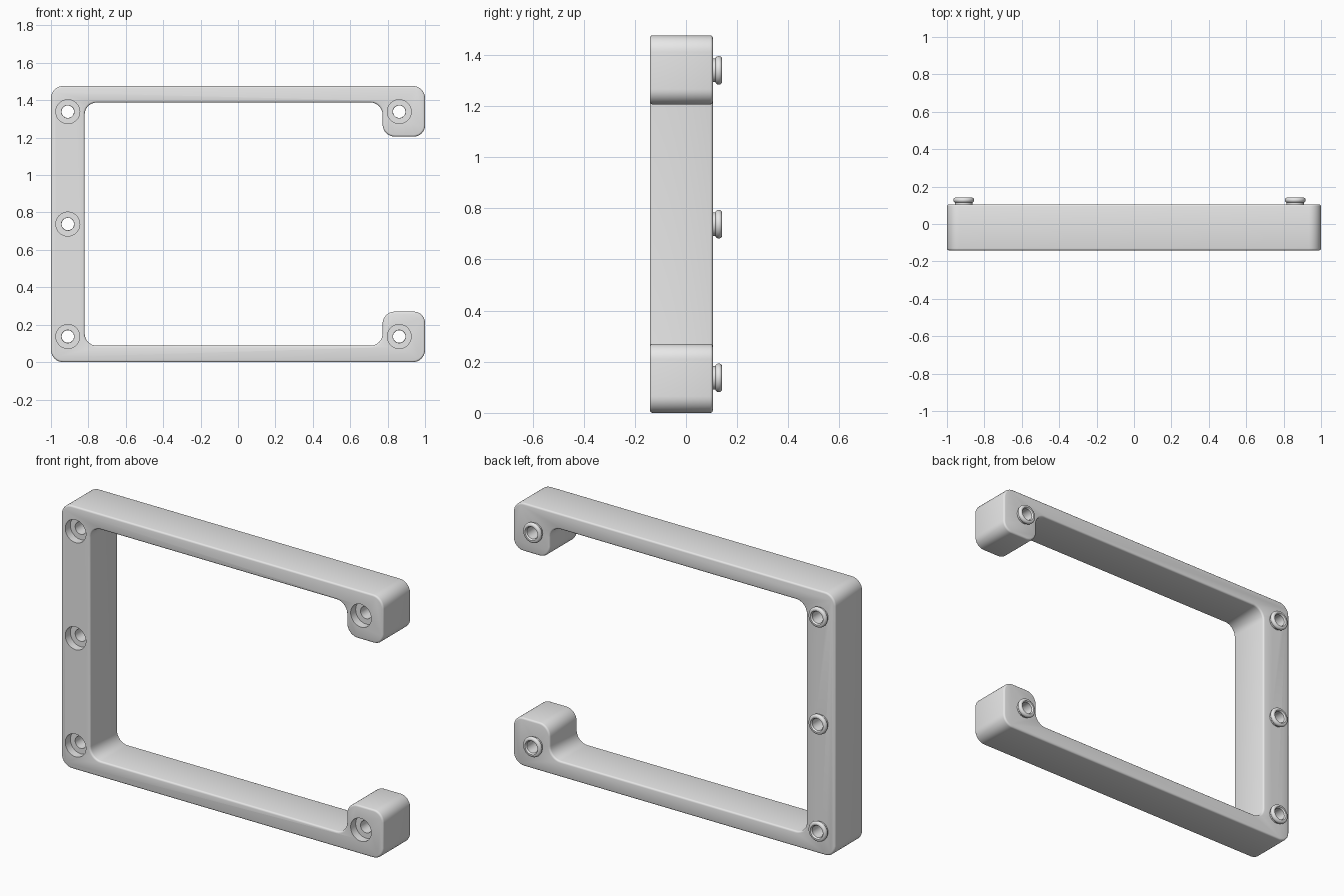
import bpy, bmesh, math
from mathutils import Vector

if "Cube" in bpy.data.objects:
    bpy.data.objects.remove(bpy.data.objects["Cube"])

H = 1.476                      # overall height
FRONT, BACK, LIP = -0.141, 0.105, 0.141
HOLES = [(-0.91, 0.137), (-0.91, H / 2), (-0.91, H - 0.137),
         (0.862, 0.137), (0.862, H - 0.137)]

grey = bpy.data.materials.new("plain_grey")
grey.diffuse_color = (0.8, 0.8, 0.8, 1)
grey.use_nodes = True
grey.node_tree.nodes["Principled BSDF"].inputs["Base Color"].default_value = grey.diffuse_color


def make_object(name, bm):
    bmesh.ops.recalc_face_normals(bm, faces=bm.faces[:])
    mesh = bpy.data.meshes.new(name)
    bm.to_mesh(mesh)
    bm.free()
    mesh.materials.append(grey)
    obj = bpy.data.objects.new(name, mesh)
    bpy.context.collection.objects.link(obj)
    return obj


def smooth(obj):
    bpy.ops.object.select_all(action='DESELECT')
    obj.select_set(True)
    bpy.context.view_layer.objects.active = obj
    bpy.ops.object.shade_smooth_by_angle(angle=math.radians(35))


def rounded(points, seg=8):
    """Replace each (x, z, radius) right-angle corner with an arc."""
    out = []
    for i, (x, z, r) in enumerate(points):
        p = Vector((x, z))
        a = (Vector(points[i - 1][:2]) - p).normalized() * r
        b = (Vector(points[(i + 1) % len(points)][:2]) - p).normalized() * r
        for k in range(seg + 1):
            t = math.pi / 2 * k / seg
            out.append(p + a * (1 - math.sin(t)) + b * (1 - math.cos(t)))
    return out


def lathe(bm, profile, cx, cz, closed, n=40):
    """Spin (radius, y) points about a y-parallel axis."""
    rings = [[bm.verts.new((cx + r * math.cos(math.tau * k / n), y,
                            cz + r * math.sin(math.tau * k / n)))
              for k in range(n)] for r, y in profile]
    pairs = list(zip(rings, rings[1:]))
    if closed:
        pairs.append((rings[-1], rings[0]))
    else:
        bm.faces.new(rings[0])
        bm.faces.new(rings[-1])
    for a, b in pairs:
        for k in range(n):
            j = (k + 1) % n
            bm.faces.new((a[k], a[j], b[j], b[k]))


# C-shaped frame: lower half of the outline, mirrored for the upper half
lower = [(-1, 0, 0.065), (1, 0, 0.065), (1, 0.27, 0.06), (0.773, 0.27, 0.065),
         (0.773, 0.088, 0.065), (-0.82, 0.088, 0.065)]
outline = lower + [(x, H - z, r) for x, z, r in reversed(lower)]
bm = bmesh.new()
face = bm.faces.new([bm.verts.new((p.x, FRONT, p.y)) for p in rounded(outline)])
ext = bmesh.ops.extrude_face_region(bm, geom=[face])
bmesh.ops.translate(bm, vec=(0, BACK - FRONT, 0),
                    verts=[g for g in ext["geom"] if isinstance(g, bmesh.types.BMVert)])
frame = make_object("frame", bm)
bev = frame.modifiers.new("edge_round", 'BEVEL')
bev.width, bev.segments = 0.01, 3
bev.limit_method, bev.angle_limit = 'ANGLE', math.radians(60)

# Counterbored screw holes
bm = bmesh.new()
for cx, cz in HOLES:
    lathe(bm, [(0.064, FRONT - 0.05), (0.064, FRONT + 0.045),
               (0.034, FRONT + 0.045), (0.034, BACK + 0.05)], cx, cz, False)
cutter = make_object("hole_cutter", bm)
cutter.hide_render = True
cut = frame.modifiers.new("holes", 'BOOLEAN')
cut.operation, cut.solver, cut.object = 'DIFFERENCE', 'EXACT', cutter

# Apply the modifiers and drop the cutter
bpy.context.view_layer.update()
deps = bpy.context.evaluated_depsgraph_get()
result = bpy.data.meshes.new_from_object(frame.evaluated_get(deps))
frame.modifiers.clear()
frame.data = result
bpy.data.objects.remove(cutter)
smooth(frame)

# Flanged bushings on the back: thin neck, rounded lip, open bore
mid, half = (0.115 + LIP) / 2, (LIP - 0.115) / 2
lip = [(0.045 + 0.011 * math.cos(a), mid + half * math.sin(a))
       for a in (math.radians(-90 + 22.5 * i) for i in range(9))]
for i, (cx, cz) in enumerate(HOLES):
    bm = bmesh.new()
    lathe(bm, [(0.033, 0.1), (0.046, 0.1), (0.046, 0.115)] + lip[1:]
          + [(0.039, LIP), (0.033, LIP - 0.008)], cx, cz, True)
    smooth(make_object(f"bushing_{i + 1}", bm))
